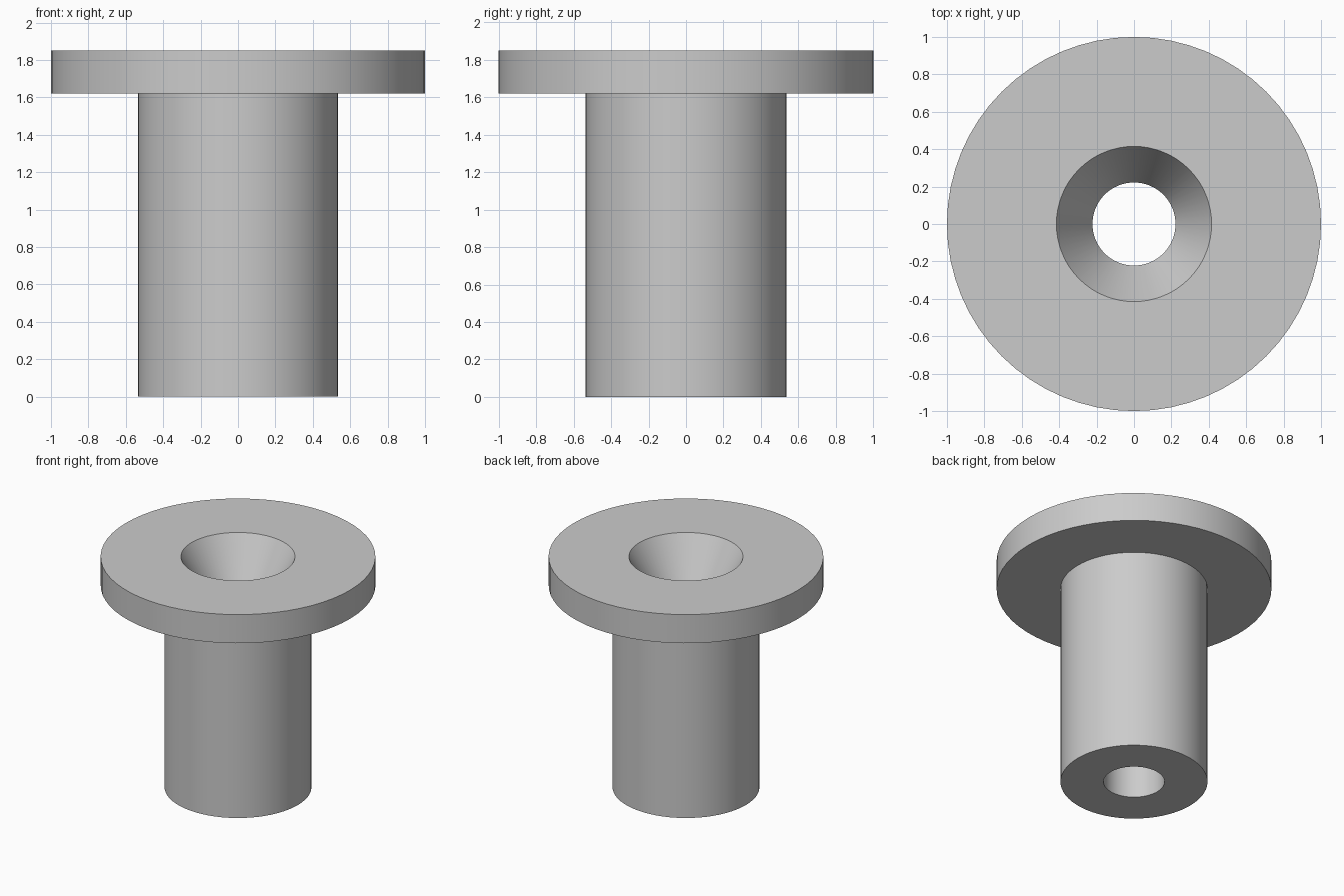
import bpy
import bmesh
import math

cube = bpy.data.objects.get("Cube")
if cube:
    bpy.data.objects.remove(cube, do_unlink=True)

SEGMENTS = 64
HEIGHT = 1.85
FLANGE_BOTTOM = 1.62
FLANGE_RADIUS = 1.0
SLEEVE_RADIUS = 0.535
BORE_RADIUS = 0.222
SINK_RADIUS = 0.415
SINK_DEPTH = (SINK_RADIUS - BORE_RADIUS) * math.tan(math.radians(60))


def make_material(name, colour):
    mat = bpy.data.materials.new(name)
    mat.use_nodes = True
    mat.diffuse_color = colour
    mat.node_tree.nodes["Principled BSDF"].inputs["Base Color"].default_value = colour
    return mat


def lathe(name, profile, material):
    """Spin a closed (radius, height) profile around the z axis."""
    bm = bmesh.new()
    verts = [bm.verts.new((r, 0, z)) for r, z in profile]
    edges = [bm.edges.new((a, b)) for a, b in zip(verts, verts[1:] + verts[:1])]
    bmesh.ops.spin(bm, geom=verts + edges, cent=(0, 0, 0), axis=(0, 0, 1),
                   angle=math.tau, steps=SEGMENTS, use_merge=True)
    bmesh.ops.remove_doubles(bm, verts=bm.verts[:], dist=0.0001)
    bmesh.ops.recalc_face_normals(bm, faces=bm.faces[:])
    mesh = bpy.data.meshes.new(name)
    bm.to_mesh(mesh)
    bm.free()
    mesh.materials.append(material)
    obj = bpy.data.objects.new(name, mesh)
    bpy.context.collection.objects.link(obj)
    return obj


# Flanged sleeve with a countersunk through bore
grey = make_material("plain grey", (0.6, 0.6, 0.6, 1))
bushing = lathe("flanged_bushing", [
    (BORE_RADIUS, 0),
    (SLEEVE_RADIUS, 0),
    (SLEEVE_RADIUS, FLANGE_BOTTOM),
    (FLANGE_RADIUS, FLANGE_BOTTOM),
    (FLANGE_RADIUS, HEIGHT),
    (SINK_RADIUS, HEIGHT),
    (BORE_RADIUS, HEIGHT - SINK_DEPTH),
], grey)

# Smooth round walls, crisp rims
bpy.ops.object.select_all(action="DESELECT")
bushing.select_set(True)
bpy.context.view_layer.objects.active = bushing
bpy.ops.object.shade_smooth_by_angle(angle=math.radians(25))
